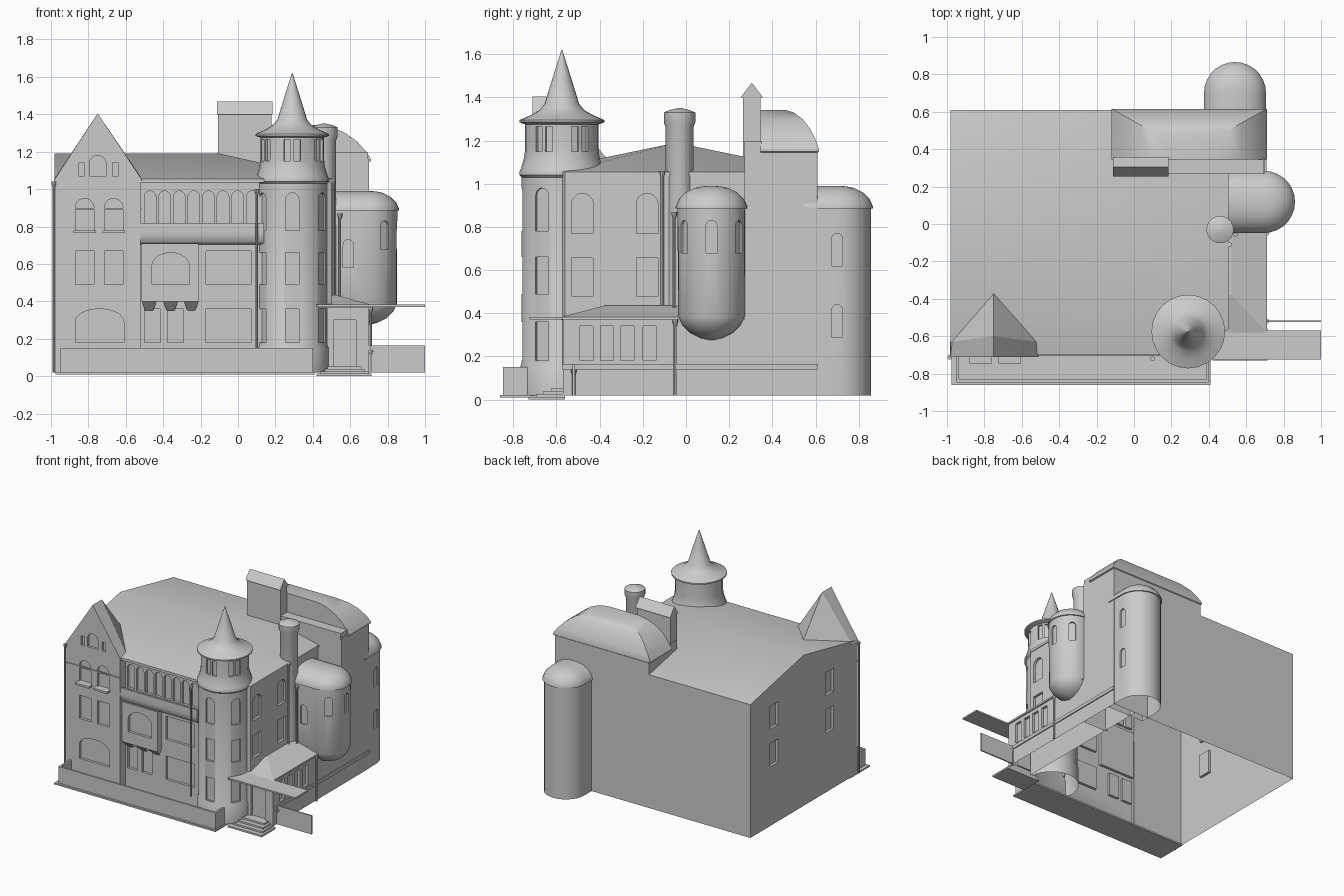
import bpy, bmesh
from math import sin, cos, pi, radians
from mathutils import Vector

if "Cube" in bpy.data.objects:
    bpy.data.objects.remove(bpy.data.objects["Cube"])


def finish(name, bm, angle=30):
    bmesh.ops.remove_doubles(bm, verts=bm.verts, dist=1e-5)
    bmesh.ops.recalc_face_normals(bm, faces=bm.faces)
    me = bpy.data.meshes.new(name)
    bm.to_mesh(me)
    bm.free()
    ob = bpy.data.objects.new(name, me)
    bpy.context.collection.objects.link(ob)
    smooth(ob, angle)
    return ob


def smooth(ob, angle=30):
    bpy.ops.object.select_all(action='DESELECT')
    ob.select_set(True)
    bpy.context.view_layer.objects.active = ob
    bpy.ops.object.shade_smooth_by_angle(angle=radians(angle))


def loft(name, rings, bm=None):
    """Closed solid through rings of equal point count."""
    own = bm is None
    bm = bm or bmesh.new()
    vs = [[bm.verts.new(p) for p in r] for r in rings]
    n = len(vs[0])
    for a, b in zip(vs, vs[1:]):
        for i in range(n):
            bm.faces.new((a[i], a[(i + 1) % n], b[(i + 1) % n], b[i]))
    bm.faces.new(vs[0])
    bm.faces.new(vs[-1])
    return finish(name, bm) if own else None


def hull(name, pts, angle=10):
    bm = bmesh.new()
    for p in pts:
        bm.verts.new(p)
    bmesh.ops.convex_hull(bm, input=bm.verts)
    bmesh.ops.dissolve_limit(bm, angle_limit=0.01, verts=bm.verts, edges=bm.edges)
    return finish(name, bm, angle)


def prism(name, outline, z0, z1):
    return loft(name, [[(x, y, z) for x, y in outline] for z in (z0, z1)])


def box(name, x0, x1, y0, y1, z0, z1):
    return prism(name, [(x0, y0), (x1, y0), (x1, y1), (x0, y1)], z0, z1)


def lathe(name, cx, cy, prof, n=24):
    return loft(name, [[(cx + r * cos(2 * pi * i / n), cy + r * sin(2 * pi * i / n), z)
                        for i in range(n)] for r, z in prof])


def apse(name, start, centre, prof, n=14):
    """Half-round ended solid running from start to centre."""
    s, c = Vector(start), Vector(centre)
    d = (c - s).normalized()
    p = Vector((d.y, -d.x))
    rings = []
    for r, z in prof:
        pts = [s + p * r] + [c + p * r * cos(pi * i / n) + d * r * sin(pi * i / n)
                             for i in range(n + 1)] + [s - p * r]
        rings.append([(q.x, q.y, z) for q in pts])
    return loft(name, rings)


def cut(ob, wins, depth=0.02, open_bottom=None):
    """Recess windows (x, y, facing degrees, width, z0, z1, arched)."""
    bm = bmesh.new()
    for x, y, deg, w, z0, z1, arched in wins:
        a = radians(deg)
        nx, ny, h = cos(a), sin(a), w / 2
        out = [(-h, z0), (h, z0)]
        if arched:
            rise = min(h, 0.07)
            out += [(h * cos(pi * i / 10), z1 - rise + rise * sin(pi * i / 10)) for i in range(11)]
        else:
            out += [(h, z1), (-h, z1)]
        loft('', [[(x - ny * s + nx * k, y + nx * s + ny * k, z) for s, z in out]
                  for k in (-depth, 0.04)], bm)
    cutter = finish('window_cutter', bm)
    m = ob.modifiers.new('windows', 'BOOLEAN')
    m.operation, m.solver, m.object = 'DIFFERENCE', 'EXACT', cutter
    bpy.context.view_layer.objects.active = ob
    bpy.ops.object.modifier_apply(modifier=m.name)
    bpy.data.objects.remove(cutter)
    if open_bottom is not None:
        uncap(ob, open_bottom)
    smooth(ob)


def uncap(ob, value, axis=2):
    """Remove hidden faces lying in one axis plane."""
    bm = bmesh.new()
    bm.from_mesh(ob.data)
    flat = [f for f in bm.faces if all(abs(v.co[axis] - value) < 1e-3 for v in f.verts)]
    bmesh.ops.delete(bm, geom=flat, context='FACES')
    bm.to_mesh(ob.data)
    bm.free()


# Main body and roof (gable at left, hip at right)
F = -0.64
body = prism('main_body', [(-.98, F), (.35, F), (.5, -.56), (.5, .61), (-.98, .61)], .02, 1.05)
wins = [(-.05, F, -90, .24, .18, .36, 0), (-.05, F, -90, .24, .49, .67, 0),
        (-.457, F, -90, .085, .18, .36, 0), (-.335, F, -90, .085, .18, .36, 0)]
wins += [(-.47 + .078 * i, F, -90, .062, .80, .99, 1) for i in range(8)]
for y in (-.48, -.18):
    wins += [(.5, y, 0, .10, .77, .955, 1), (.5, y, 0, .10, .48, .655, 0)]
for y in (-.36, .32):
    wins += [(-.98, y, 180, .10, .77, .95, 0), (-.98, y, 180, .10, .48, .66, 0)]
cut(body, wins, open_bottom=.02)
uncap(body, 1.05)
eave = [(-.98, -.70), (.3, -.70), (.505, -.56), (.505, .61), (-.98, .61)]
hull('main_roof', [(x, y, z) for x, y in eave for z in (1.035, 1.055)]
     + [(-.98, -.045, 1.19), (-.1, -.045, 1.19)], 30)

# Front gable bay
bay = loft('gable_bay', [[(-.98, y, .02), (-.52, y, .02), (-.52, y, 1.05), (-.75, y, 1.395), (-.98, y, 1.05)]
                         for y in (-.705, -.62)])
wins = [(-.74, -.705, -90, .26, .18, .36, 1), (-.75, -.705, -90, .09, 1.07, 1.18, 1),
        (-.835, -.705, -90, .03, 1.07, 1.14, 0), (-.655, -.705, -90, .03, 1.07, 1.14, 0)]
for x in (-.82, -.665):
    wins += [(x, -.705, -90, .10, .78, .95, 1), (x, -.705, -90, .10, .49, .67, 0)]
    box('window_sill', x - .06, x + .06, -.745, -.70, .765, .78)
cut(bay, wins, open_bottom=.02)
uncap(bay, -.62, 1)
hull('gable_roof', [(-.985, -.712, 1.045), (-.51, -.712, 1.045), (-.75, -.712, 1.405),
                    (-.985, -.63, 1.05), (-.51, -.63, 1.05), (-.75, -.6, 1.405), (-.75, -.37, 1.12)])
cut(bpy.data.objects['gable_roof'], [(-.75, -.712, -90, .09, 1.07, 1.18, 1), (-.835, -.712, -90, .03, 1.07, 1.14, 0),
                                     (-.655, -.712, -90, .03, 1.07, 1.14, 0)])
box('string_course', -.985, -.515, -.712, -.70, .89, .90)

# Balcony, oriel and its corbels
loft('balcony', [[(x, F + .02, .705), (x, -.665, .705), (x, -.685, .715), (x, -.698, .735), (x, -.703, .765),
                  (x, -.70, .82), (x, -.685, .82), (x, -.685, .77), (x, F + .02, .77)] for x in (-.52, .14)])
oriel = box('oriel', -.515, -.21, -.69, F + .02, .40, .71)
cut(oriel, [(-.36, -.69, -90, .20, .49, .66, 1)])
for x in (-.475, -.36, -.25):
    hull('corbel', [(x - .04, -.69, .40), (x + .04, -.69, .40), (x - .04, F, .40), (x + .04, F, .40),
                    (x - .02, F, .35), (x + .02, F, .35)])

# Corner turret
TX, TY = .29, -.575
turret = lathe('turret', TX, TY, [(.195, .02), (.195, .15), (.187, .165), (.187, 1.03), (.197, 1.04), (.197, 1.055),
                                  (.19, 1.07), (.175, 1.12), (.17, 1.16), (.17, 1.285)])
wins = []
for a in (-150, -90, -30):
    c, s = cos(radians(a)), sin(radians(a))
    wins += [(TX + .187 * c, TY + .187 * s, a, .07, z0, z1, k)
             for z0, z1, k in ((.18, .36, 0), (.49, .66, 0), (.78, .98, 1))]
for a in (-150, -90, -30, 30):
    for b in (a - 9, a + 9):
        wins.append((TX + .17 * cos(radians(b)), TY + .17 * sin(radians(b)), b, .036, 1.15, 1.265, 0))
cut(turret, wins, .015, .02)
lathe('turret_spire', TX, TY, [(.17, 1.275), (.197, 1.285), (.197, 1.295), (.15, 1.315), (.105, 1.34),
                               (.08, 1.37), (.04, 1.5), (.002, 1.62)])

# Round chimney
lathe('round_chimney', .46, -.03, [(.064, .4), (.064, 1.26), (.073, 1.285), (.073, 1.33), (.05, 1.34), (.004, 1.352)], 20)

# Rear wing, front ledge, domed roof and ridged chimney
wing = box('rear_wing', .49, .70, .27, .61, .02, 1.16)
uncap(wing, .02)
uncap(wing, .49, 0)
uncap(box('rear_attic', -.11, .70, .27, .61, 1.0, 1.155), 1.0)
box('rear_ledge', -.11, .695, .268, .35, 1.15, 1.195)
rings = []
for i, z in ((0, 1.145), (-.006, 1.15), (-.006, 1.16), (.008, 1.2), (.035, 1.255), (.07, 1.30), (.11, 1.33), (.15, 1.342)):
    k = 1.8 * i
    rings.append([(-.11 + k, .345, z), (.70 - k, .345, z), (.70 - k, .61 - i, z), (-.11 + k, .61 - i, z)])
smooth(loft('rear_roof', rings), 65)
box('rear_chimney', -.108, .18, .265, .345, 1.05, 1.41)
hull('rear_chimney_cap', [(x, y, z) for x in (-.113, .185) for y, z in ((.253, 1.40), (.357, 1.40), (.305, 1.468))])

# Hanging side apse and tall rear apse
dome = [(.157, .885), (.166, .885), (.166, .895), (.15, .93), (.12, .96), (.08, .98), (.04, .988), (.005, .99)]
side = apse('side_apse', (.48, .118), (.695, .118),
            [(.005, .275), (.05, .285), (.1, .31), (.135, .345), (.155, .385)] + dome)
cut(side, [(.695 + .155 * cos(radians(a)), .118 + .155 * sin(radians(a)), a, .05, .68, .83, 1) for a in (-55, 0, 55)]
    + [(.59, -.038, -90, .055, .58, .73, 1)], .012)
rear = apse('rear_apse', (.54, .55), (.54, .70), [(.157, .02)] + dome)
cut(rear, [(.697, .70, 0, .05, z, z + .15, 1) for z in (.29, .62)], .012, .02)

# Side annex, its roof and plinth course
annex = box('side_annex', .48, .70, -.57, .275, .02, .37)
cut(annex, [(.70, y, 0, .06, .18, .34, 0) for y in (-.46, -.365, -.27, -.17)]
    + [(.57, -.57, -90, .12, .05, .30, 0)], open_bottom=.02)
uncap(annex, .48, 0)
hull('annex_roof', [(x, y, z) for x in (.48, .71) for y in (-.58, .27) for z in (.368, .382)]
     + [(.48, -.38, .435), (.52, -.38, .435), (.48, .1, .435), (.52, .1, .435)])
box('plinth_course', .695, .708, -.575, .61, .14, .165)

# Entrance canopy, side wall and steps
box('entrance_canopy', .42, 1.0, -.725, -.57, .37, .382)
box('entrance_side_wall', .70, 1.0, -.525, -.515, .02, .165)
for i in range(4):
    box('entrance_step', .42 + .018 * i, .715 - .018 * i, -.73 + .035 * i, -.56, .013 * i, .013 * (i + 1))

# Front terrace
box('terrace_floor', -.975, .41, -.862, -.62, .01, .022)
box('terrace_wall', -.95, .40, -.847, -.832, .02, .15)
for x in (-.95, .385):
    box('terrace_end_wall', x, x + .015, -.84, -.70, .02, .15)

# Drainpipes with hopper heads
for x, y, z0, z1 in ((-.985, -.713, .02, 1.04), (.10, -.72, .15, 1.0), (.512, -.11, .42, 1.06),
                     (.545, -.055, .42, .87), (.71, -.05, .02, .37), (.71, -.52, .02, .14)):
    lathe('drainpipe', x, y, [(.007, z0), (.007, z1 - .03), (.013, z1 - .01), (.013, z1)], 8)
